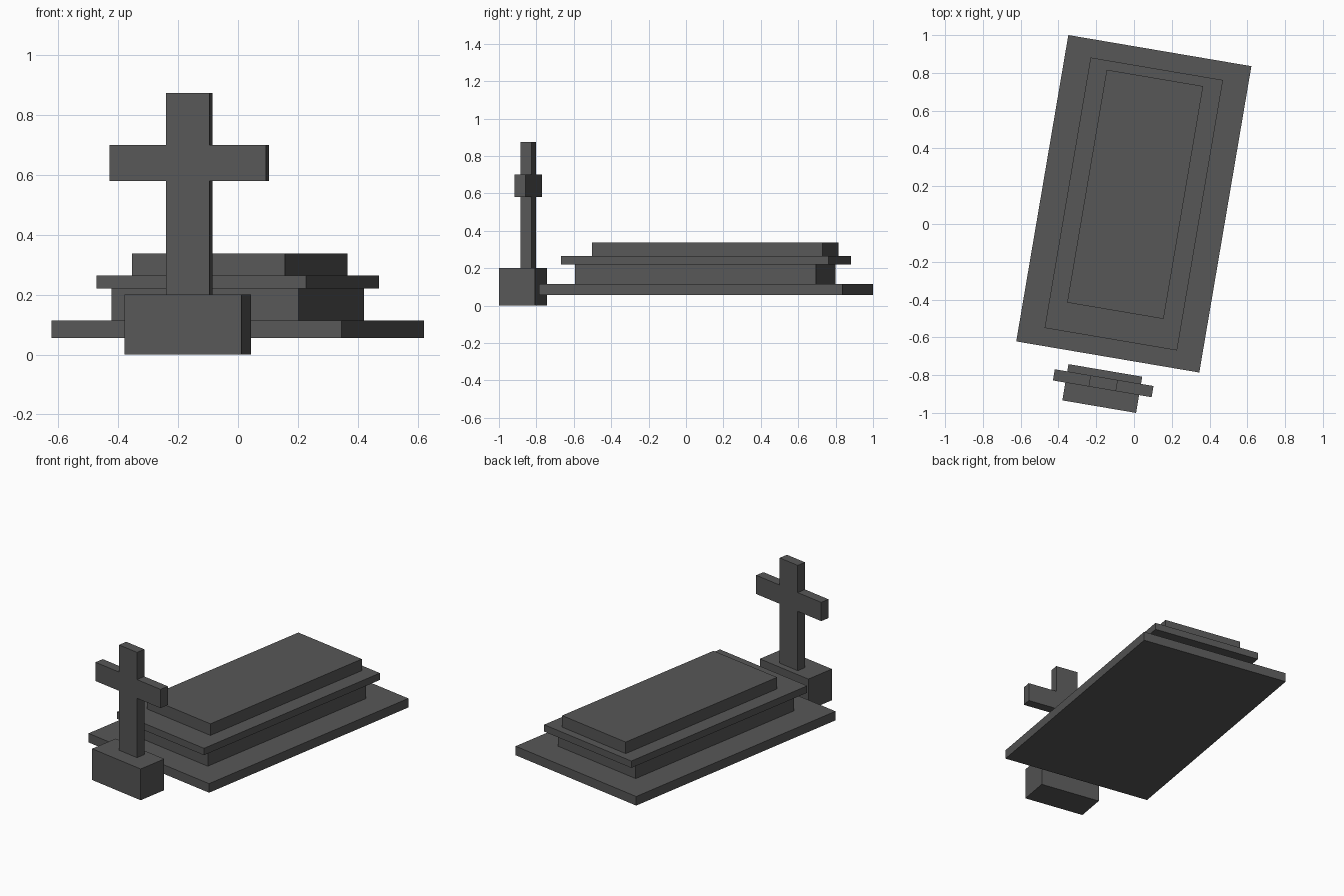
import bpy, bmesh, math
from mathutils import Matrix

if "Cube" in bpy.data.objects:
    bpy.data.objects.remove(bpy.data.objects["Cube"])

ANGLE = math.radians(-9.65)   # the whole grave is turned slightly

stone = bpy.data.materials.new("dark grey stone")
stone.diffuse_color = (0.095, 0.095, 0.095, 1)
stone.use_nodes = True
stone.node_tree.nodes["Principled BSDF"].inputs["Base Color"].default_value = stone.diffuse_color


def finish(name, bm, x, y):
    bmesh.ops.recalc_face_normals(bm, faces=bm.faces)
    mesh = bpy.data.meshes.new(name)
    bm.to_mesh(mesh)
    bm.free()
    mesh.materials.append(stone)
    ob = bpy.data.objects.new(name, mesh)
    ob.location = (x, y, 0)
    ob.rotation_euler = (0, 0, ANGLE)
    bpy.context.collection.objects.link(ob)
    return ob


def block(name, x, y, width, depth, z0, z1):
    bm = bmesh.new()
    bmesh.ops.create_cube(bm, size=1, matrix=Matrix.Translation((0, 0, (z0 + z1) / 2))
                          @ Matrix.Diagonal((width, depth, z1 - z0, 1)))
    return finish(name, bm, x, y)


# Stepped tomb slabs
block("base_slab", -0.001, 0.107, 0.983, 1.645, 0.056, 0.114)
block("tomb_body", -0.001, 0.103, 0.634, 1.307, 0.114, 0.22)
block("lid_ledge", -0.001, 0.106, 0.711, 1.452, 0.22, 0.264)
block("lid_top", 0.006, 0.157, 0.518, 1.25, 0.264, 0.338)

# Headstone plinth
block("cross_plinth", -0.168, -0.871, 0.396, 0.1945, 0, 0.2)

# Cross: half outline mirrored, then extruded to thickness
post, arm = 0.0735, 0.265
half = [(post, 0.2), (post, 0.58), (arm, 0.58), (arm, 0.70), (post, 0.70), (post, 0.874)]
outline = half + [(-x, z) for x, z in reversed(half)]
thick = 0.06
bm = bmesh.new()
face = bm.faces.new([bm.verts.new((x, -thick / 2, z)) for x, z in outline])
ext = bmesh.ops.extrude_face_region(bm, geom=[face], use_keep_orig=True)
bmesh.ops.translate(bm, vec=(0, thick, 0),
                    verts=[g for g in ext["geom"] if isinstance(g, bmesh.types.BMVert)])
finish("cross", bm, -0.163, -0.843)
